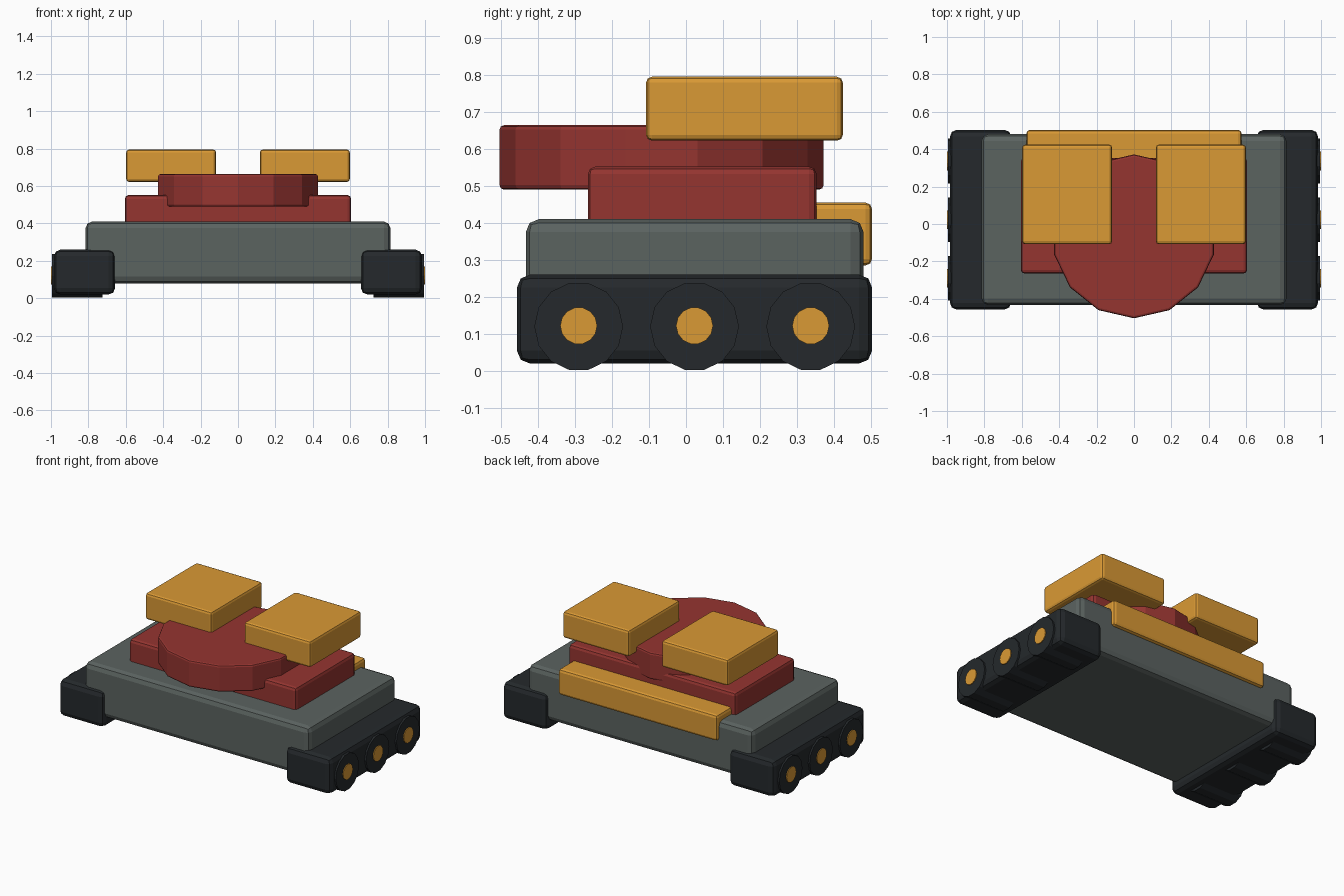
import bpy, math

if "Cube" in bpy.data.objects:
    bpy.data.objects.remove(bpy.data.objects["Cube"])


def material(name, rgb):
    m = bpy.data.materials.new(name)
    m.diffuse_color = (*rgb, 1)
    m.use_nodes = True
    m.node_tree.nodes["Principled BSDF"].inputs["Base Color"].default_value = m.diffuse_color
    return m


GREY = material("hull_grey", (0.105, 0.125, 0.118))
BLACK = material("track_black", (0.018, 0.022, 0.025))
RED = material("turret_red", (0.30, 0.035, 0.03))
GOLD = material("gold", (0.70, 0.32, 0.035))


def finish(ob, name, mat, bevel):
    ob.name = name
    ob.data.materials.append(mat)
    bpy.ops.object.transform_apply(location=False, rotation=True, scale=True)
    if bevel:
        b = ob.modifiers.new("bevel", 'BEVEL')
        b.width, b.segments = bevel, 2
        b.limit_method, b.angle_limit = 'ANGLE', math.radians(40)
    return ob


def box(name, x, y, z, mat, bevel):
    lo, hi = zip(x, y, z)
    bpy.ops.mesh.primitive_cube_add(size=1, location=[(a + b) / 2 for a, b in zip(lo, hi)])
    ob = bpy.context.object
    ob.scale = [b - a for a, b in zip(lo, hi)]
    return finish(ob, name, mat, bevel)


def disc(name, radius, depth, loc, rot, mat, bevel=0):
    bpy.ops.mesh.primitive_cylinder_add(vertices=14, radius=radius, depth=depth,
                                        location=loc, rotation=rot)
    return finish(bpy.context.object, name, mat, bevel)


# Hull and turret
box("hull", (-0.815, 0.815), (-0.433, 0.48), (0.08, 0.41), GREY, 0.035)
box("turret_base", (-0.605, 0.605), (-0.265, 0.353), (0.38, 0.552), RED, 0.02)
disc("turret", 0.438, 0.174, (0, -0.066, 0.577), (0, 0, 0), RED, 0.012)

# Rear storage bar
box("rear_bar", (-0.575, 0.575), (0.335, 0.503), (0.285, 0.455), GOLD, 0.018)

# Paired parts: weapon pods, tracks, wheels and hubs
for side, s in (("right", 1), ("left", -1)):
    def span(a, b):
        return sorted((s * a, s * b))
    box(f"{side}_pod", span(0.117, 0.598), (-0.108, 0.424), (0.622, 0.795), GOLD, 0.016)
    box(f"{side}_track", span(0.657, 0.984), (-0.457, 0.503), (0.02, 0.26), BLACK, 0.035)
    for i, y in enumerate((-0.29, 0.023, 0.337), 1):
        rot = (0, math.pi / 2, 0)
        disc(f"{side}_wheel_{i}", 0.12, 0.27, (s * 0.86, y, 0.12), rot, BLACK)
        disc(f"{side}_hub_{i}", 0.05, 0.10, (s * 0.95, y, 0.122), rot, GOLD)
